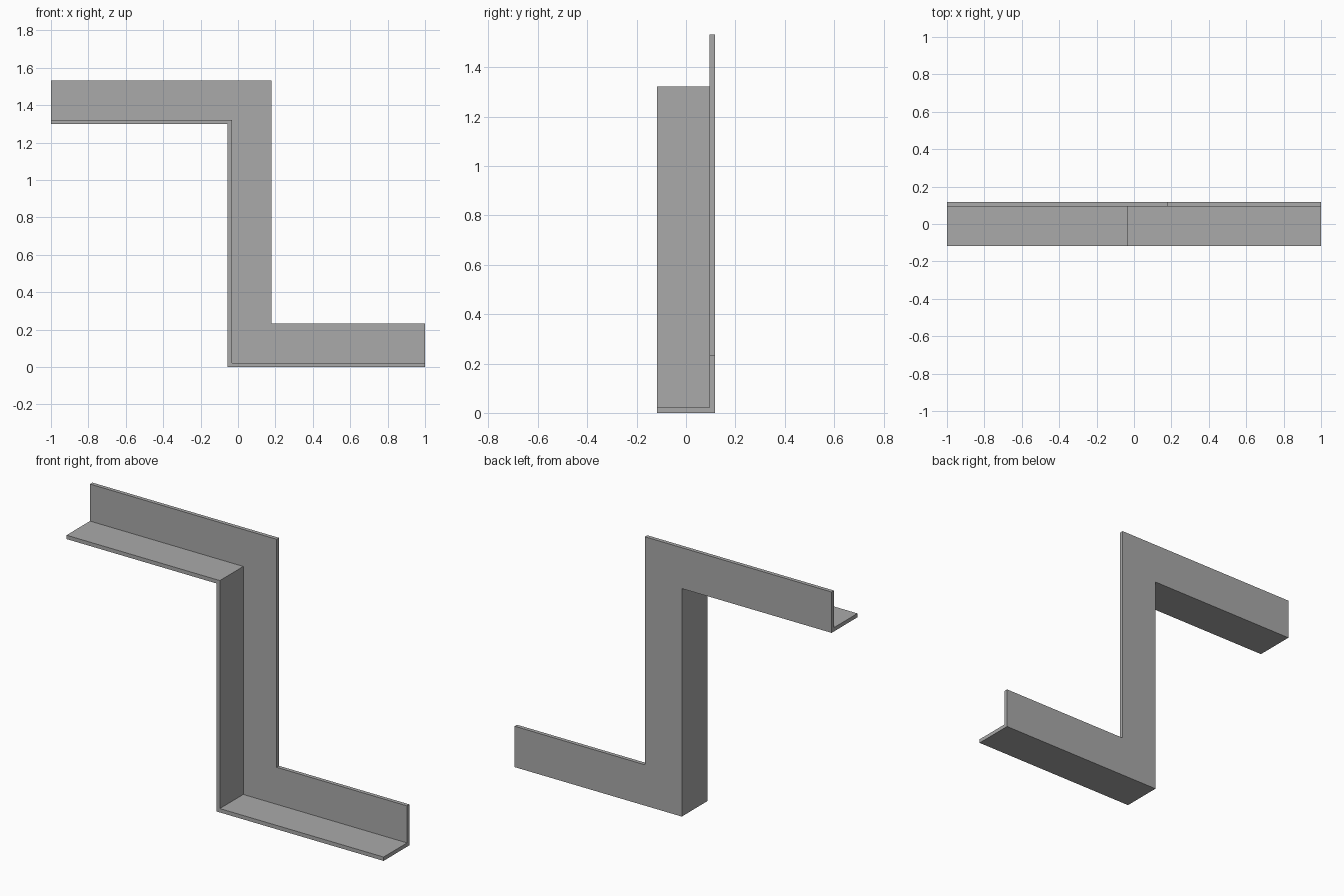
import bpy
import bmesh
from mathutils import Vector

cube = bpy.data.objects.get("Cube")
if cube:
    bpy.data.objects.remove(cube, do_unlink=True)

# Plain grey metal
grey = bpy.data.materials.new("grey_metal")
grey.use_nodes = True
colour = (0.40, 0.40, 0.40, 1.0)
grey.diffuse_color = colour
grey.node_tree.nodes["Principled BSDF"].inputs["Base Color"].default_value = colour

# L-shaped angle section: (depth, offset from the outer path)
WIDTH, THICK = 0.233, 0.022
FRONT, BACK = -WIDTH / 2, WIDTH / 2
INNER = BACK - THICK
section = [(BACK, 0), (FRONT, 0), (FRONT, THICK),
           (INNER, THICK), (INNER, WIDTH), (BACK, WIDTH)]

# Z-shaped path: (x, z) point with its mitre direction
path = [((-1, 1.3), (0, 1)), ((-0.055, 1.3), (1, 1)),
        ((-0.055, 0), (1, 1)), ((1, 0), (0, 1))]

# Sweep the section along the path with mitred corners
bm = bmesh.new()
rings = []
for point, mitre in path:
    ring = []
    for y, off in section:
        p = Vector(point) + Vector(mitre) * off
        ring.append(bm.verts.new((p.x, y, p.y)))
    rings.append(ring)
count = len(section)
for a, b in zip(rings, rings[1:]):
    for i in range(count):
        j = (i + 1) % count
        bm.faces.new((a[i], a[j], b[j], b[i]))
bm.faces.new(rings[0])
bm.faces.new(rings[-1])

# Merge coplanar faces across the mitres
bmesh.ops.recalc_face_normals(bm, faces=bm.faces)
bmesh.ops.dissolve_limit(bm, angle_limit=0.01, verts=bm.verts, edges=bm.edges)

mesh = bpy.data.meshes.new("angle_bracket")
bm.to_mesh(mesh)
bm.free()
mesh.materials.append(grey)
bracket = bpy.data.objects.new("angle_bracket", mesh)
bpy.context.collection.objects.link(bracket)
